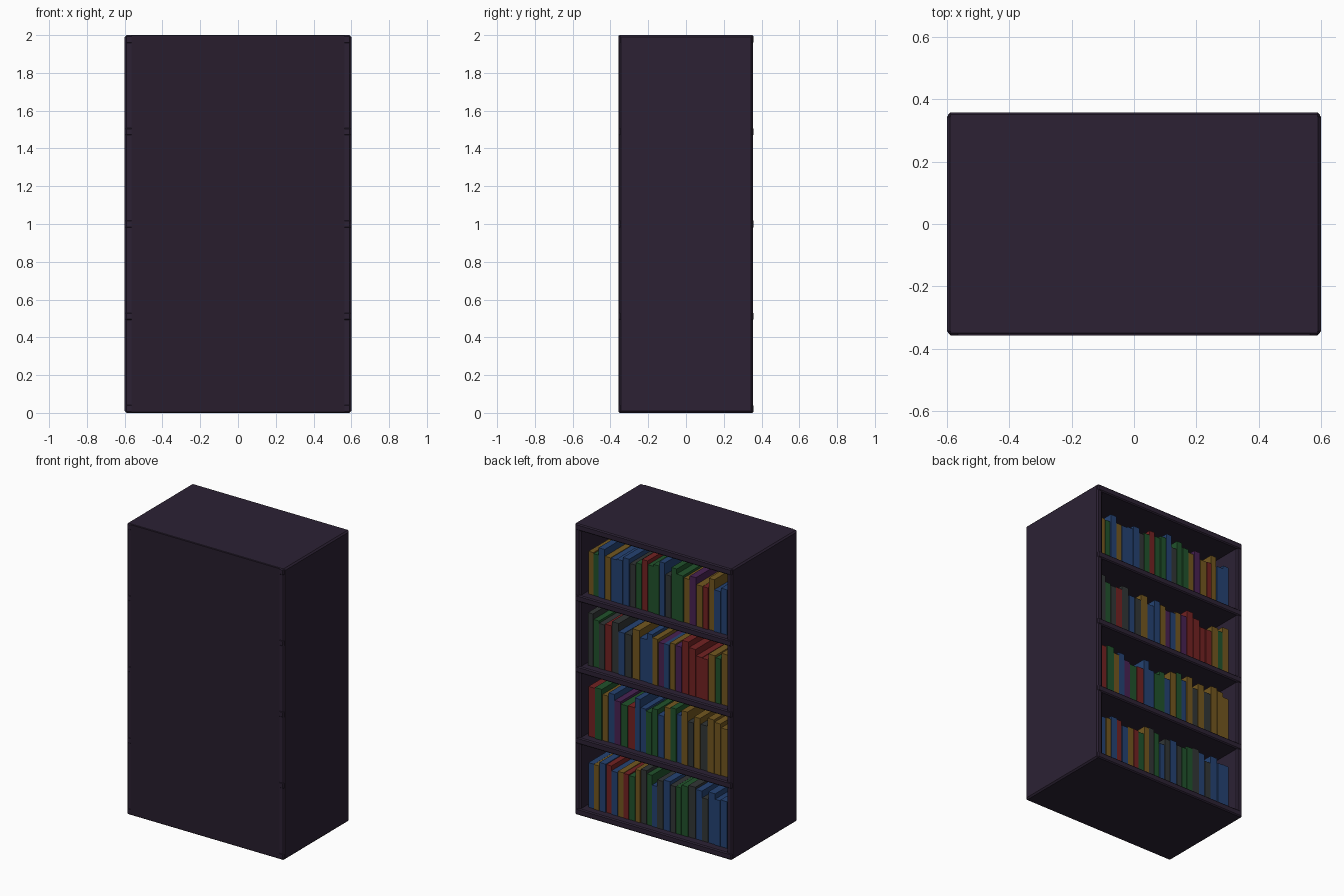
import bpy, random

if "Cube" in bpy.data.objects:
    bpy.data.objects.remove(bpy.data.objects["Cube"])
random.seed(7)


def material(name, rgb):
    m = bpy.data.materials.new(name)
    m.diffuse_color = (*rgb, 1)
    m.use_nodes = True
    m.node_tree.nodes["Principled BSDF"].inputs["Base Color"].default_value = m.diffuse_color
    return m


def box(name, x, y, z, mat, bevel=0.0):
    """Box from (min, max) ranges, optionally with chamfered edges."""
    bpy.ops.mesh.primitive_cube_add(size=1, location=[sum(r) / 2 for r in (x, y, z)])
    ob = bpy.context.object
    ob.name = name
    ob.scale = [r[1] - r[0] for r in (x, y, z)]
    bpy.ops.object.transform_apply(location=False, rotation=False, scale=True)
    ob.data.materials.append(mat)
    if bevel:
        mod = ob.modifiers.new("bevel", 'BEVEL')
        mod.width = bevel
        mod.segments = 1
    return ob


wood = material("dark_wood", (0.025, 0.0155, 0.034))
panel_wood = material("panel_wood", (0.021, 0.0125, 0.027))
covers = {
    'R': material("red_cover", (0.17, 0.016, 0.016)),
    'G': material("green_cover", (0.015, 0.085, 0.025)),
    'B': material("blue_cover", (0.018, 0.055, 0.17)),
    'Y': material("ochre_cover", (0.17, 0.095, 0.014)),
    'P': material("purple_cover", (0.065, 0.016, 0.085)),
    'D': material("grey_cover", (0.032, 0.037, 0.037)),
}

W, D, H, T = 0.6, 0.354, 2.0, 0.045

# Case: two sides and a closed panel on the -y side
for side, s in (("left", -1), ("right", 1)):
    box(side + "_side", sorted((s * W, s * (W - T))), (-D, D), (0, H), wood, 0.01)
box("back_panel", (-W + 0.035, W - 0.035), (-D - 0.004, -D + 0.04), (0.006, H - 0.002), panel_wood)

# Five evenly spaced boards, standing slightly proud of the sides
floors = []
for i in range(5):
    z = T / 2 + i * (H - T) / 4
    name = ("bottom_board", "shelf_1", "shelf_2", "shelf_3", "top_board")[i]
    box(name, (-W + 0.004, W - 0.004), (-D - 0.003, D + 0.004),
        (z - T / 2, z + T / 2), wood, 0.007)
    floors.append(z + T / 2)

# Books, listed from +x to -x on each shelf, bottom row first
rows = ["BYBRBYRGYDGBDBDGGDBDBBB",
        "RGYBPGRBBGGBYGBYDYDYYY",
        "DGDRDBDYBBYPBYPRRRRYGY",
        "YGBYBBBDGRGGBDGGYPYRYBB"]
for r, (row, floor) in enumerate(zip(rows, floors)):
    widths = [random.uniform(0.038, 0.054) for _ in row]
    k = 1.06 / sum(widths)
    x = 0.53
    for i, (c, w) in enumerate(zip(row, widths)):
        w *= k
        h = random.uniform(0.28, 0.37)
        front = 0.305 + random.uniform(-0.004, 0.004)
        depth = random.uniform(0.42, 0.5)
        box(f"book_{r + 1}_{i + 1}", (x - w + 0.003, x), (front - depth, front),
            (floor, floor + h), covers[c])
        x -= w
